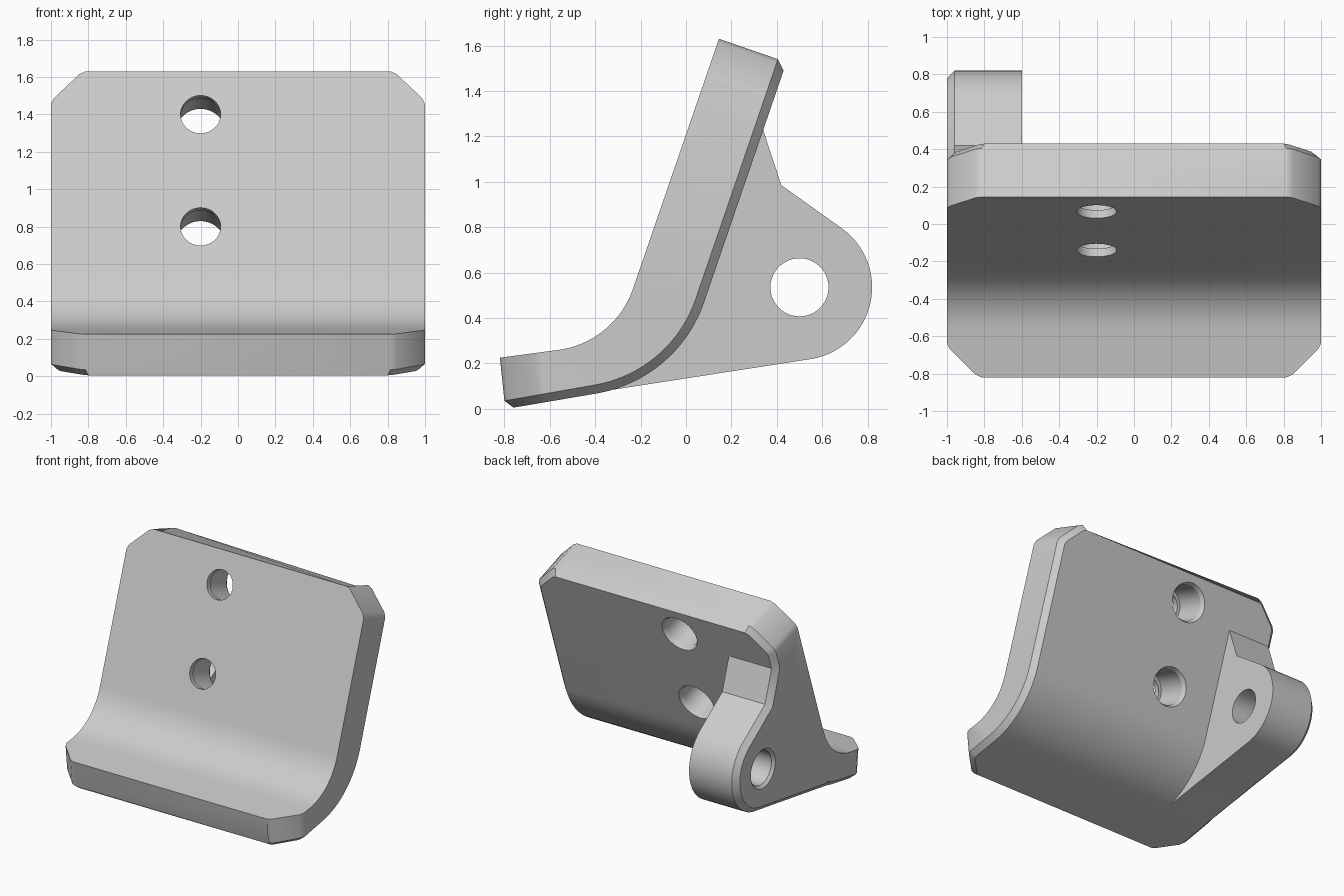
import bpy, bmesh, math
from mathutils import Vector

cube = bpy.data.objects.get("Cube")
if cube:
    bpy.data.objects.remove(cube, do_unlink=True)

grey = bpy.data.materials.new("plain_grey")
grey.use_nodes = True
grey.diffuse_color = (0.6, 0.6, 0.6, 1)
grey.node_tree.nodes["Principled BSDF"].inputs["Base Color"].default_value = (0.6, 0.6, 0.6, 1)

CHAMFER = 0.04
# Corner cut: distance from the end, and inset from the side
CORNER = [(0, 0.185), (0.015, 0.152), (0.152, 0.015), (0.185, 0)]
ARC_STEPS = 16


def finish(bm, name):
    bmesh.ops.recalc_face_normals(bm, faces=bm.faces)
    mesh = bpy.data.meshes.new(name)
    bm.to_mesh(mesh)
    bm.free()
    mesh.materials.append(grey)
    obj = bpy.data.objects.new(name, mesh)
    bpy.context.collection.objects.link(obj)
    return obj


def loft(bm, rings):
    """Skin closed rings of equal length and cap both ends."""
    rings = [[bm.verts.new(p) for p in ring] for ring in rings]
    for a, b in zip(rings, rings[1:]):
        for i in range(len(a)):
            j = (i + 1) % len(a)
            bm.faces.new((a[i], a[j], b[j], b[i]))
    bm.faces.new(rings[0])
    bm.faces.new(rings[-1])


def bent_path(start, corner, end, tangent, shrink=1):
    """Two straight runs joined by an arc, with stations at the corner cuts."""
    p, c, q = Vector(start), Vector(corner), Vector(end)
    u, v = (c - p).normalized(), (q - c).normalized()
    a, b = c - u * tangent, c + v * tangent
    h1, h2 = a.lerp(c, 0.615), b.lerp(c, 0.615)
    pts = [p + u * d * shrink for d, _ in CORNER]
    for i in range(ARC_STEPS + 1):
        t = i / ARC_STEPS
        s = 1 - t
        pts.append(a * s**3 + h1 * 3 * s * s * t + h2 * 3 * s * t * t + b * t**3)
    return pts + [q - v * d * shrink for d, _ in reversed(CORNER)]


def lathe(name, profile, origin, axis):
    """Round cutter: profile holds (distance along axis, radius)."""
    axis = Vector(axis).normalized()
    side = axis.orthogonal().normalized()
    up = axis.cross(side)
    angles = [math.tau * i / 48 for i in range(48)]
    bm = bmesh.new()
    loft(bm, [[Vector(origin) + axis * d + (side * math.cos(t) + up * math.sin(t)) * r
               for t in angles] for d, r in profile])
    return finish(bm, name)


def combine(target, other, operation):
    mod = target.modifiers.new(operation.lower(), "BOOLEAN")
    mod.operation = operation
    mod.solver = "EXACT"
    mod.object = other
    bpy.context.view_layer.objects.active = target
    bpy.ops.object.modifier_apply(modifier=mod.name)
    bpy.data.objects.remove(other, do_unlink=True)


# Bent plate with cut corners and a chamfered back rim
SHRINK = 0.87
front = bent_path((-0.82, 0.225), (-0.315, 0.292), (0.145, 1.63), 0.25)
rim = bent_path((-0.80, 0.035), (-0.067, 0.1635), (0.405, 1.54), 0.337)
back = bent_path((-0.76, 0.005), (-0.037, 0.128), (0.43, 1.49), 0.36, SHRINK)
insets = [w for _, w in CORNER]
insets = insets + [0] * (ARC_STEPS + 1) + insets[::-1]
rings = []
for f, m, b, inset in zip(front, rim, back, insets):
    w, wb = 1 - inset, 1 - CHAMFER - inset * SHRINK
    rings.append([(-w, *f), (w, *f), (w, *m), (wb, *b), (-wb, *b), (-w, *m)])
bm = bmesh.new()
loft(bm, rings)
plate = finish(bm, "bent_plate_with_lug")

# Pivot lug on the right side, chamfered on its outer edge
pivot = Vector((0.5, 0.535))
outline = [(-0.38, 0.075)]
for i in range(29):
    t = math.radians(-80.5 + 134.5 * i / 28)
    outline.append((pivot.x + 0.32 * math.cos(t), pivot.y + 0.32 * math.sin(t)))
outline += [(0.42, 0.985), (0.31, 1.32), (0.14, 1.15), (-0.08, 0.5), (-0.22, 0.27)]
bm = bmesh.new()
loft(bm, [[(x, *p) for p in outline] for x in (-1, -0.6)])
bmesh.ops.recalc_face_normals(bm, faces=bm.faces)
rim_edges = [e for e in bm.edges if all(v.co.x < -0.99 for v in e.verts)]
bmesh.ops.bevel(bm, geom=rim_edges, offset=CHAMFER, segments=1, affect="EDGES")
combine(plate, finish(bm, "pivot_lug"), "UNION")

# Stepped mounting holes, square to the upper plate
bolt = [(-0.1, 0.107), (0.045, 0.107), (0.045, 0.13), (0.288, 0.13), (0.318, 0.147), (0.45, 0.147)]
for y, z in ((0.066, 1.40), (-0.14, 0.80)):
    combine(plate, lathe("hole_cutter", bolt, (-0.2, y, z), (0, 0.946, -0.325)), "DIFFERENCE")

# Pivot hole through the lug
pin = [(-0.1, 0.128), (0.38, 0.128), (0.42, 0.168)]
combine(plate, lathe("pivot_cutter", pin, (-0.6, *pivot), (-1, 0, 0)), "DIFFERENCE")

# Smooth curves, sharp edges
bpy.ops.object.select_all(action="DESELECT")
plate.select_set(True)
bpy.context.view_layer.objects.active = plate
bpy.ops.object.shade_smooth_by_angle(angle=math.radians(28))
